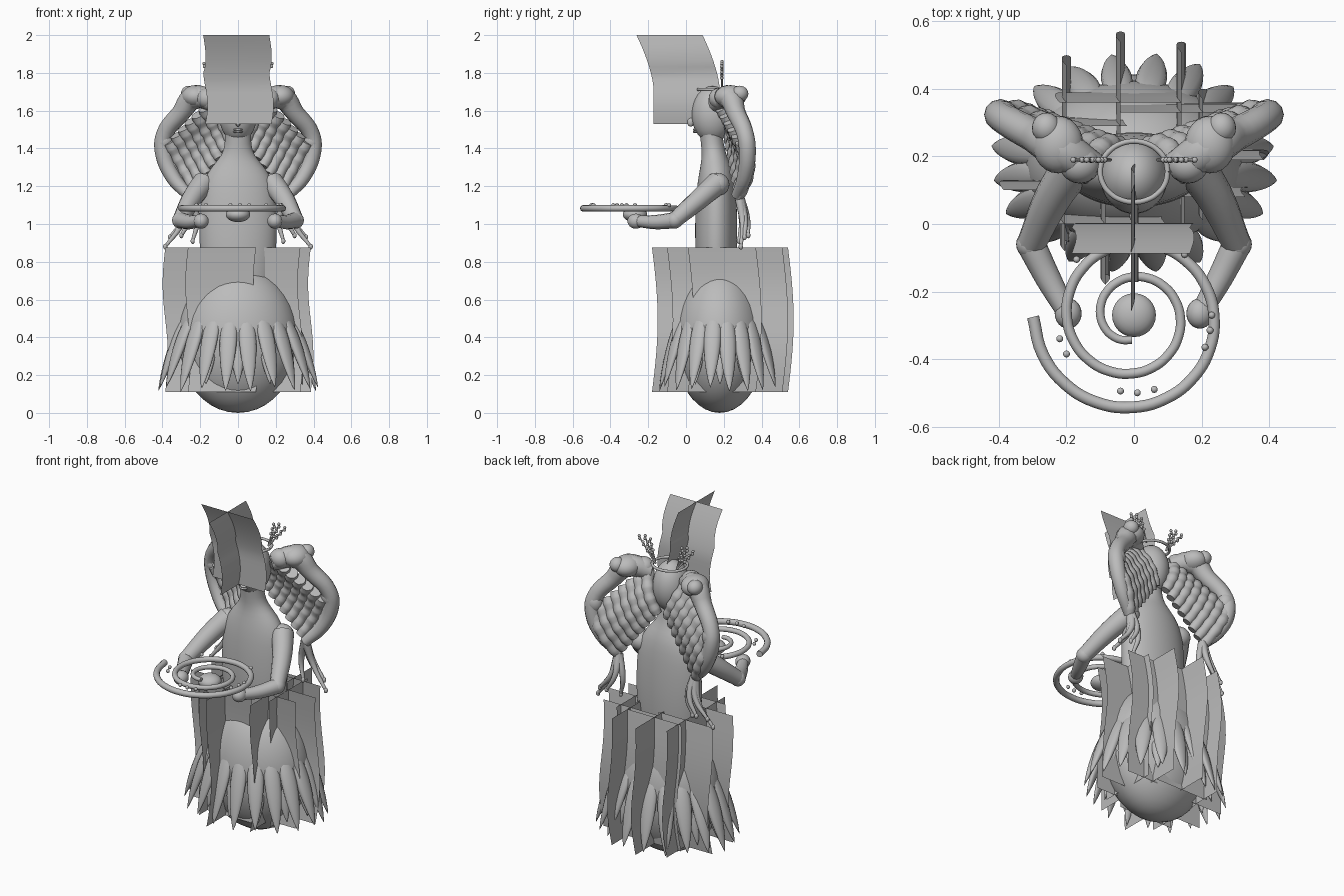
import bpy, bmesh, math, random
from mathutils import Vector

random.seed(4)
cube = bpy.data.objects.get("Cube")
if cube:
    bpy.data.objects.remove(cube, do_unlink=True)

grey = bpy.data.materials.new("plain grey")
grey.use_nodes = True
grey.diffuse_color = (0.5, 0.5, 0.5, 1)
grey.node_tree.nodes["Principled BSDF"].inputs["Base Color"].default_value = (0.5, 0.5, 0.5, 1)


def finish(name, bm):
    bmesh.ops.recalc_face_normals(bm, faces=bm.faces)
    me = bpy.data.meshes.new(name)
    bm.to_mesh(me)
    bm.free()
    me.materials.append(grey)
    for p in me.polygons:
        p.use_smooth = True
    ob = bpy.data.objects.new(name, me)
    bpy.context.collection.objects.link(ob)
    return ob


def ball(name, c, r, seg=24):
    bm = bmesh.new()
    bmesh.ops.create_uvsphere(bm, u_segments=seg, v_segments=seg // 2, radius=1)
    for v in bm.verts:
        v.co = Vector((c[i] + v.co[i] * r[i] for i in range(3)))
    return finish(name, bm)


def tube(name, pts, radii, res=4):
    cu = bpy.data.curves.new(name, 'CURVE')
    cu.dimensions = '3D'
    cu.bevel_depth = 1
    cu.bevel_resolution = res
    cu.resolution_u = 5
    cu.use_fill_caps = True
    sp = cu.splines.new('BEZIER')
    sp.bezier_points.add(len(pts) - 1)
    for bp, p, r in zip(sp.bezier_points, pts, radii):
        bp.co, bp.radius = p, r
        bp.handle_left_type = bp.handle_right_type = 'AUTO'
    cu.materials.append(grey)
    ob = bpy.data.objects.new(name, cu)
    bpy.context.collection.objects.link(ob)
    return ob


def loft(name, rings, n=32):
    # rings: (z, x radius, y radius, y centre)
    bm = bmesh.new()
    loops = []
    for z, rx, ry, yc in rings:
        loops.append([bm.verts.new((rx * math.cos(a), yc + ry * math.sin(a), z))
                      for a in (math.tau * i / n for i in range(n))])
    for a, b in zip(loops, loops[1:]):
        for i in range(n):
            bm.faces.new((a[i], a[(i + 1) % n], b[(i + 1) % n], b[i]))
    ob = finish(name, bm)
    ob.modifiers.new("smooth", 'SUBSURF').levels = 1
    return ob


def cross_cards(name, cx, cy, half, z0, z1, bend):
    # two upright sheets crossing at right angles, both bent the same way
    bm = bmesh.new()
    n = 14
    for dx, dy in ((half, 0), (0, half)):
        rows = []
        for i in range(n + 1):
            t = i / n
            ox, oy = bend(t)
            rows.append([bm.verts.new((cx + s * dx + ox, cy + s * dy + oy, z0 + t * (z1 - z0)))
                         for s in (-1, 1)])
        for a, b in zip(rows, rows[1:]):
            bm.faces.new((a[0], a[1], b[1], b[0]))
    return finish(name, bm)


def petal(name, ang, top_r, tip_r, z0, z1, width):
    # pointed, flattened leaf following a flaring arc down the egg
    bm = bmesh.new()
    bmesh.ops.create_uvsphere(bm, u_segments=12, v_segments=14, radius=1)
    out = Vector((math.cos(ang), 0.77 * math.sin(ang), 0))
    side = Vector((-math.sin(ang), math.cos(ang), 0))
    for v in bm.verts:
        t = (1 - v.co.z) / 2
        r = top_r + (tip_r - top_r) * t ** 0.8
        k = (1 - t) ** 0.35
        v.co = (Vector((0, 0.18, z0 + (z1 - z0) * t)) + out * (r + v.co.y * 0.035 * k)
                + side * v.co.x * width * k)
    return finish(name, bm)


# Lower body and torso
ball("egg_base", (0, 0.178, 0.392), (0.322, 0.247, 0.392), 40)
loft("torso", [(0.7, 0.18, 0.1, 0.16), (0.9, 0.21, 0.115, 0.16), (1.1, 0.205, 0.11, 0.16),
               (1.22, 0.19, 0.1, 0.16), (1.3, 0.145, 0.085, 0.16), (1.36, 0.085, 0.065, 0.15),
               (1.42, 0.068, 0.06, 0.14), (1.5, 0.07, 0.06, 0.13)])

# Head and face
ball("head", (0, 0.14, 1.58), (0.1, 0.11, 0.15), 32)
ball("nose", (0, 0.025, 1.54), (0.014, 0.02, 0.025), 12)
for z in (1.488, 1.5):
    ball("lip", (0, 0.05, z), (0.026, 0.014, 0.007), 12)

# Petal skirt
count = 20
for i in range(count):
    a = math.tau * (i + 0.5) / count
    petal("outer_petal", a, 0.25, 0.415 + 0.015 * random.random(), 0.55, 0.11 + 0.03 * random.random(), 0.056)
for i in range(12):
    petal("inner_petal", math.tau * i / 12, 0.25, 0.34, 0.46, 0.15, 0.045)


# Crossed sheets around the skirt and over the face
def skirt_bend(t):
    return 0.014 * math.sin(math.tau * t), 0.03 * math.sin(math.pi * t)


def head_bend(t):
    s = max(0, (t - 0.4) / 0.6)
    return 0.012 * math.sin(math.tau * 1.2 * t) * (1 - 2 * s * (t > 0.6)), -0.09 * s ** 1.5


for x, y in ((-0.04, 0.36), (-0.2, 0.29), (0.14, 0.33), (0.205, 0.19),
             (-0.205, 0.1), (0.15, 0.08), (-0.085, 0.0)):
    cross_cards("skirt_sheets", x, y, 0.18, 0.11, 0.875, skirt_bend)
cross_cards("head_sheets", 0.002, 0.003, 0.175, 1.53, 2.0, head_bend)

# Crown ring
ring = [(0.1 * math.cos(a), 0.155 + 0.09 * math.sin(a), 1.712)
        for a in (math.tau * i / 16 for i in range(17))]
tube("crown_ring", ring, [0.008] * 17, 2)

# Paired parts
for s, side in ((1, "left"), (-1, "right")):
    def m(x, y, z):
        return Vector((s * x, y, z))

    # Arms and hands
    tube(side + "_upper_arm", [m(0.18, 0.17, 1.22), m(0.24, 0.08, 1.14), m(0.305, -0.06, 1.02)],
         [0.062, 0.055, 0.043])
    tube(side + "_forearm", [m(0.305, -0.06, 1.02), m(0.255, -0.16, 1.01), m(0.2, -0.26, 1.015)],
         [0.043, 0.038, 0.03])
    ball(side + "_shoulder", m(0.18, 0.17, 1.21), (0.065, 0.06, 0.06))
    ball(side + "_elbow", m(0.305, -0.06, 1.02), (0.044, 0.044, 0.044))
    ball(side + "_hand", m(0.195, -0.265, 1.015), (0.04, 0.045, 0.04))

    # Wing leading edge
    edge = [m(0.12, 0.16, 1.64), m(0.23, 0.23, 1.67), m(0.3, 0.265, 1.59),
            m(0.39, 0.315, 1.47), m(0.395, 0.325, 1.38), m(0.345, 0.31, 1.25), m(0.26, 0.27, 1.15)]
    tube(side + "_wing_edge", edge, [0.05, 0.065, 0.05, 0.045, 0.045, 0.04, 0.03])
    ball(side + "_wing_knob", m(0.225, 0.235, 1.675), (0.075, 0.085, 0.06))
    ball(side + "_wing_knob_tip", m(0.26, 0.285, 1.69), (0.042, 0.045, 0.042))
    ball(side + "_wing_knob_root", m(0.16, 0.175, 1.665), (0.06, 0.055, 0.055))
    ball(side + "_wing_wrist", m(0.39, 0.32, 1.44), (0.05, 0.045, 0.06))

    # Ribbed feathers from the edge down to the back
    for i in range(8):
        t = i / 7
        a = m(0.14 + 0.26 * t, 0.165 + 0.15 * t, 1.65 - 0.25 * t)
        b = m(0.035 + 0.225 * t, 0.225 + 0.05 * t, 1.43 - 0.29 * t)
        pts, rad = [], []
        for j in range(9):
            u = j / 8
            p = a.lerp(b, u)
            p.y += 0.035 * math.sin(math.pi * u)
            pts.append(p)
            rad.append((0.041 if j % 2 else 0.035) * (1 - 0.25 * u))
        tube(side + "_feather", pts, rad, 3)

    # Trailing finger-like plumes
    for x, y, z in ((0.385, 0.29, 0.88), (0.36, 0.31, 0.93), (0.3, 0.33, 0.94), (0.24, 0.28, 0.91)):
        end = m(x, y, z)
        root = m(0.255, 0.28, 1.15)
        mid = root.lerp(end, 0.55) + m(-0.03, 0.015, 0.0)
        tube(side + "_plume", [root, mid, end], [0.026, 0.016, 0.009], 2)
        ball(side + "_plume_tip", end, (0.012, 0.012, 0.016), 10)

    # Beaded twigs
    for x, z in ((0.11, 1.85), (0.145, 1.86), (0.185, 1.85)):
        root, end = m(0.07, 0.19, 1.71), m(x, 0.19, z)
        tube(side + "_twig", [root, end], [0.005, 0.004], 1)
        for k in range(4, 10):
            ball(side + "_twig_bead", root.lerp(end, k / 9) + m(0.005 * (-1) ** k, 0, 0),
                 (0.009, 0.009, 0.009), 8)

# Spiral tray with its bowl and beads
spiral, turns = [], 36
for i in range(turns + 1):
    t = i / turns
    a = math.pi + t * math.tau * 2.25
    r = 0.293 - 0.225 * t
    spiral.append((-0.006 + r * math.cos(a), -0.275 + r * math.sin(a), 1.083))
tube("spiral_tray", spiral, [0.018 - 0.006 * i / turns for i in range(turns + 1)])
ball("tray_bowl", (0, -0.27, 1.05), (0.065, 0.065, 0.04))
for x, y in ((-0.22, -0.34), (-0.2, -0.385), (-0.04, -0.495), (0.01, -0.5), (0.06, -0.49),
             (0.21, -0.365), (0.225, -0.315), (0.23, -0.27), (-0.17, -0.105), (0.15, -0.09)):
    ball("tray_bead", (x, y, 1.1), (0.011, 0.011, 0.011), 10)
